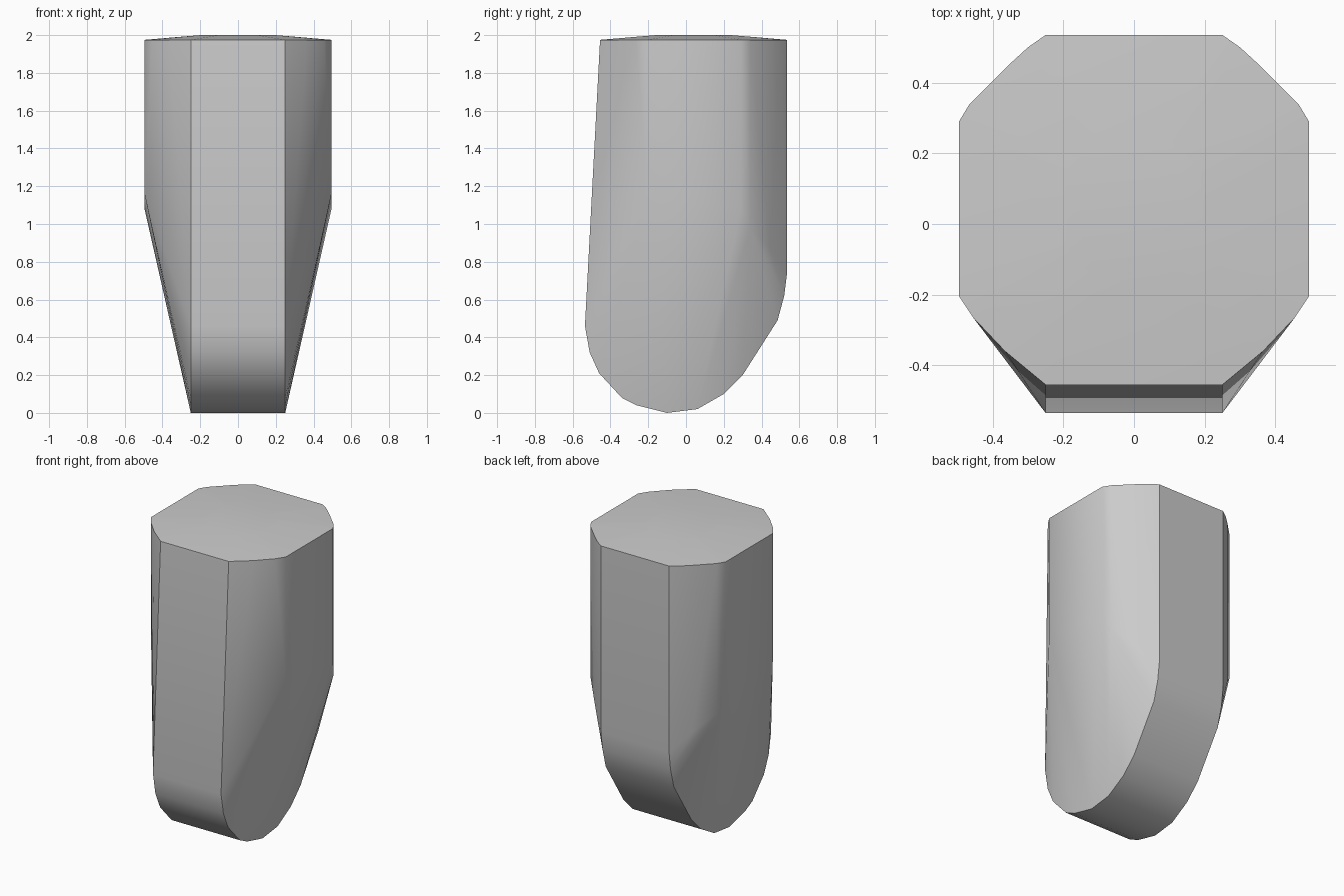
import bpy
import bmesh
import math

cube = bpy.data.objects.get("Cube")
if cube:
    bpy.data.objects.remove(cube, do_unlink=True)

TOP = 1.975

# Half outline of the flat-cornered top rim (x, y)
rim = [(.25, -.455), (.365, -.36), (.455, -.265), (.495, -.205),
       (.495, .29), (.465, .34), (.36, .445), (.3, .5), (.25, .535)]

# Rounded keel seen from the side (y, z)
keel = [(-.535, .46), (-.51, .32), (-.46, .21), (-.34, .08), (-.26, .04),
        (-.1, 0), (.06, .02), (.2, .1), (.3, .2), (.485, .49),
        (.52, .62), (.535, .74)]

# Heights where the widest sides and back corners begin to taper (x, y, z)
shoulder = [(.495, -.205, 1.16), (.495, .29, 1.08),
            (.465, .34, .98), (.36, .445, .87)]

half = [(x, y, TOP) for x, y in rim]
half += [(x * .4, .04 + (y - .04) * .4, 2) for x, y in rim]   # shallow crown
half += [(.25, y, z) for y, z in keel]
half += shoulder

# Mirrored points wrapped in one convex solid
bm = bmesh.new()
for x, y, z in half:
    for side in (-1, 1):
        bm.verts.new((side * x, y, z))
result = bmesh.ops.convex_hull(bm, input=bm.verts)
loose = [v for v in bm.verts if not v.link_faces]
bmesh.ops.delete(bm, geom=loose, context='VERTS')
bmesh.ops.dissolve_limit(bm, angle_limit=math.radians(.5),
                         verts=bm.verts, edges=bm.edges)
bmesh.ops.recalc_face_normals(bm, faces=bm.faces)

# Smooth surfaces, with the rim and the front, back and keel edges kept crisp
for f in bm.faces:
    f.smooth = True
for e in bm.edges:
    at_rim = all(abs(v.co.z - TOP) < .001 for v in e.verts)
    on_edge = (all(abs(abs(v.co.x) - .25) < .001 for v in e.verts)
               and e.verts[0].co.x * e.verts[1].co.x > 0)
    e.smooth = not (at_rim or on_edge)

mesh = bpy.data.meshes.new("tapered_block")
bm.to_mesh(mesh)
bm.free()
block = bpy.data.objects.new("tapered_block", mesh)
bpy.context.collection.objects.link(block)

# Plain grey
grey = bpy.data.materials.new("plain_grey")
grey.use_nodes = True
color = (.6, .6, .6, 1)
grey.diffuse_color = color
grey.node_tree.nodes["Principled BSDF"].inputs["Base Color"].default_value = color
mesh.materials.append(grey)
